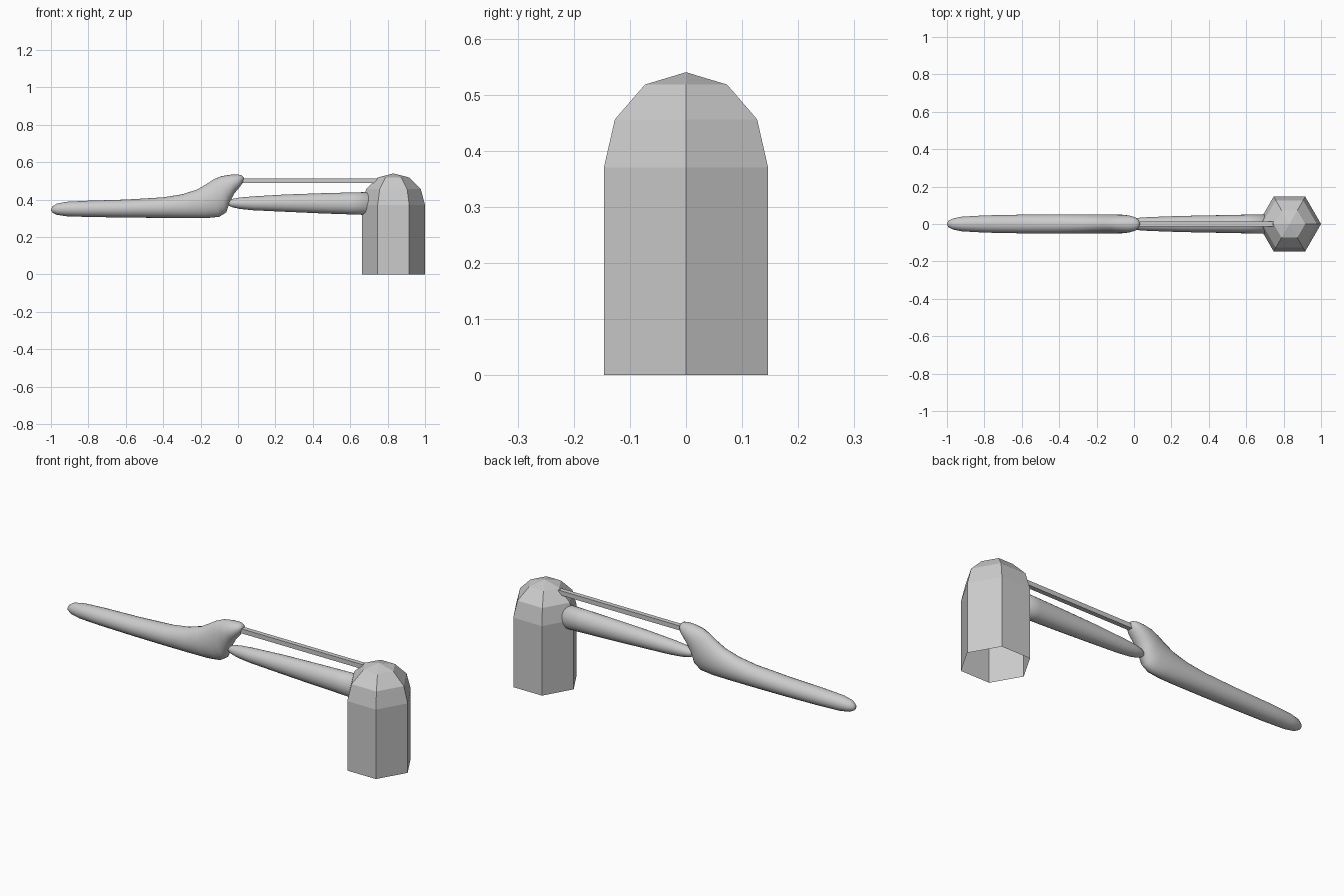
import bpy, bmesh
from math import cos, sin, tau
from mathutils import Vector

if "Cube" in bpy.data.objects:
    bpy.data.objects.remove(bpy.data.objects["Cube"])


def finish(name, bm, smooth=False):
    bmesh.ops.recalc_face_normals(bm, faces=bm.faces)
    mesh = bpy.data.meshes.new(name)
    bm.to_mesh(mesh)
    bm.free()
    for p in mesh.polygons:
        p.use_smooth = smooth
    obj = bpy.data.objects.new(name, mesh)
    bpy.context.collection.objects.link(obj)
    return obj


def bridge(bm, a, b):
    n = len(a)
    for i in range(n):
        j = (i + 1) % n
        bm.faces.new((a[i], a[j], b[j], b[i]))


def fan(bm, ring, tip):
    v = bm.verts.new(tip)
    for i in range(len(ring)):
        bm.faces.new((ring[i], ring[(i + 1) % len(ring)], v))


def limb(name, sections, start, end, segs=24):
    """Loft ellipses; each section is top x, top z, bottom x, bottom z, half width."""
    bm = bmesh.new()
    rings = []
    for tx, tz, bx, bz, w in sections:
        top, bottom = Vector((tx, 0, tz)), Vector((bx, 0, bz))
        mid, half = (top + bottom) / 2, (top - bottom) / 2
        rings.append([bm.verts.new(mid + half * cos(tau * i / segs)
                                   + Vector((0, w * sin(tau * i / segs), 0)))
                      for i in range(segs)])
    for a, b in zip(rings, rings[1:]):
        bridge(bm, a, b)
    fan(bm, rings[0], start)
    fan(bm, rings[-1], end)
    return finish(name, bm, True)


# Hexagonal domed pedestal, open underneath
bm = bmesh.new()
CX, R = 0.831, 0.169
rings = []
for r, z in [(R, 0), (R, .37), (R * .866, .456), (R * .5, .518)]:
    rings.append([bm.verts.new((CX + r * cos(tau * i / 6), r * sin(tau * i / 6), z))
                  for i in range(6)])
for a, b in zip(rings, rings[1:]):
    bridge(bm, a, b)
fan(bm, rings[-1], (CX, 0, .54))
finish("pedestal", bm)

# Tapered arm running into the pedestal
limb("upper_arm", [
    (-.05, .395, -.05, .368, .014),
    (-.03, .404, -.03, .359, .024),
    (.01, .411, .01, .350, .032),
    (.08, .417, .08, .343, .037),
    (.25, .427, .25, .335, .043),
    (.45, .434, .45, .326, .047),
    (.60, .438, .60, .321, .050),
    (.74, .441, .74, .316, .052)],
    (-.058, 0, .382), (.74, 0, .378))

# Long forearm with raised elbow knob
limb("forearm", [
    (-.993, .362, -.993, .331, .016),
    (-.97, .378, -.97, .319, .029),
    (-.92, .388, -.92, .311, .039),
    (-.80, .394, -.80, .307, .046),
    (-.60, .400, -.60, .304, .050),
    (-.40, .412, -.40, .302, .052),
    (-.30, .428, -.27, .301, .052),
    (-.22, .453, -.17, .301, .052),
    (-.17, .482, -.10, .308, .052),
    (-.13, .508, -.062, .332, .051),
    (-.09, .525, -.045, .385, .050),
    (-.04, .533, -.020, .432, .046),
    (0, .534, .010, .468, .037),
    (.02, .530, .028, .495, .022)],
    (-1, 0, .346), (.033, 0, .516))

# Thin square rod above the arm
bm = bmesh.new()
bmesh.ops.create_cube(bm, size=1)
bmesh.ops.scale(bm, vec=(.77, .025, .024), verts=bm.verts)
bmesh.ops.translate(bm, vec=(.36, 0, .5), verts=bm.verts)
finish("tie_rod", bm)
